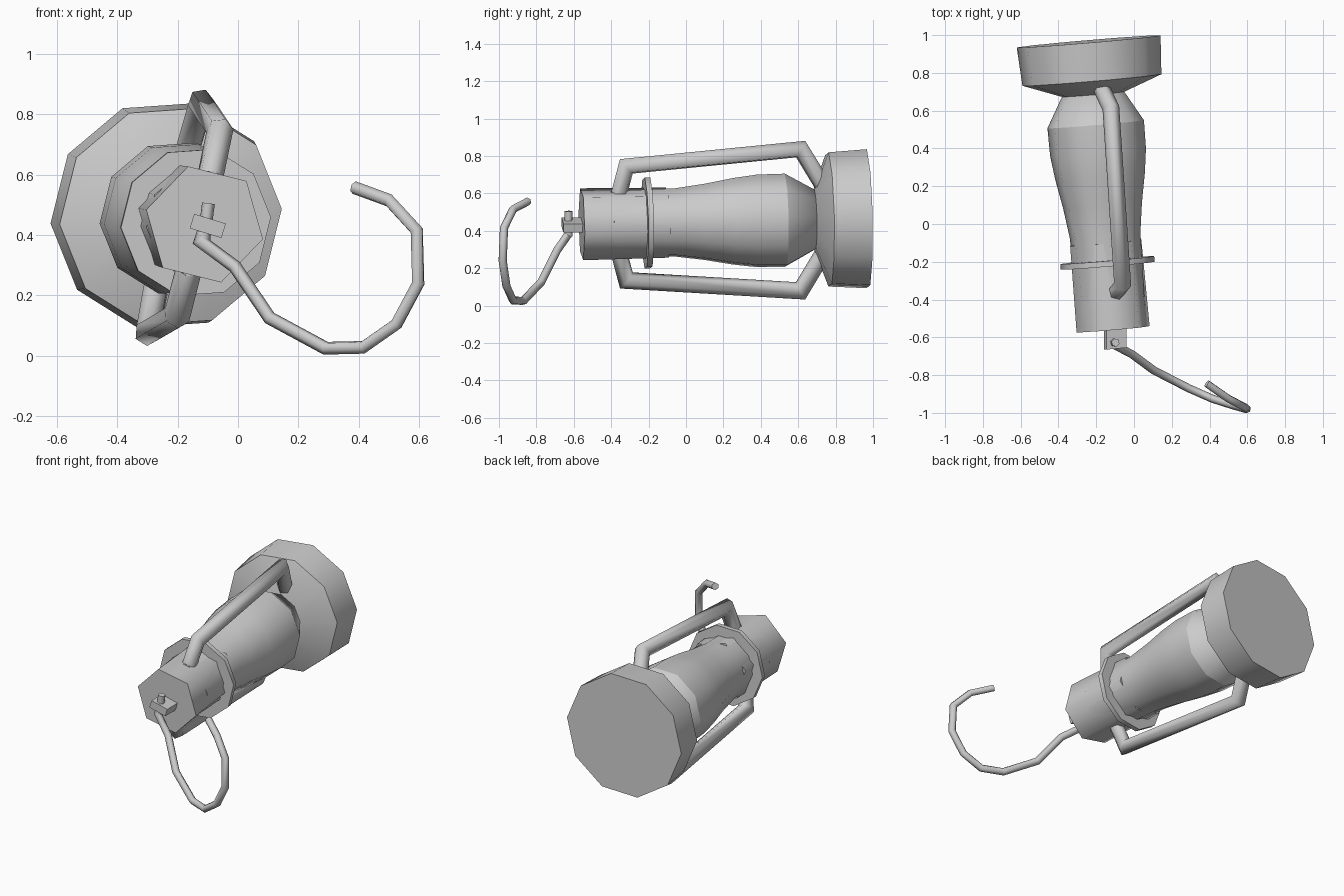
import bpy, bmesh, math
from mathutils import Vector

if "Cube" in bpy.data.objects:
    bpy.data.objects.remove(bpy.data.objects["Cube"])

# Lantern axis frame: W along the body, U sideways, V up
W = Vector((-0.085, 1, 0.0195)).normalized()
V = (Vector((0, 0, 1)) - W * W.z).normalized()
U = W.cross(V)
ORIGIN = Vector((-0.158, 0, 0.446))


def at(t, r=0, deg=0):
    a = math.radians(deg)
    return ORIGIN + W * t + (U * math.cos(a) + V * math.sin(a)) * r


def skin(name, rings):
    """Join rings of points into a closed, capped solid."""
    bm = bmesh.new()
    rows = [[bm.verts.new(p) for p in ring] for ring in rings]
    n = len(rows[0])
    for a, b in zip(rows, rows[1:]):
        for i in range(n):
            j = (i + 1) % n
            bm.faces.new((a[i], a[j], b[j], b[i]))
    bm.faces.new(rows[0])
    bm.faces.new(rows[-1])
    bmesh.ops.recalc_face_normals(bm, faces=bm.faces)
    mesh = bpy.data.meshes.new(name)
    bm.to_mesh(mesh)
    bm.free()
    ob = bpy.data.objects.new(name, mesh)
    bpy.context.collection.objects.link(ob)
    bpy.ops.object.select_all(action='DESELECT')
    ob.select_set(True)
    bpy.context.view_layer.objects.active = ob
    bpy.ops.object.shade_smooth_by_angle(angle=math.radians(62))
    return ob


def lathe(name, profile, sides, phase):
    return skin(name, [[at(t, r, phase + 360 * i / sides) for i in range(sides)]
                       for t, r in profile])


def tube(name, pts, radius, sides=6):
    """Mitred pipe: slide one ring along each segment to the corner plane."""
    pts = [Vector(p) for p in pts]
    dirs = [(b - a).normalized() for a, b in zip(pts, pts[1:])]
    side = dirs[0].orthogonal().normalized()
    up = dirs[0].cross(side)
    ring = [pts[0] + (side * math.cos(k) + up * math.sin(k)) * radius
            for k in (2 * math.pi * i / sides for i in range(sides))]
    rings = [ring]
    for i in range(1, len(pts)):
        d = dirs[i - 1]
        normal = d + dirs[i] if i < len(dirs) else d
        ring = [p + d * ((pts[i] - p).dot(normal) / d.dot(normal)) for p in ring]
        rings.append(ring)
    return skin(name, rings)


# Body
lathe("cap_tube", [(-0.56, 0.2), (-0.1, 0.195)], 6, -14)
lathe("collar_ring", [(-0.222, 0.25), (-0.192, 0.25)], 10, 4)
lathe("globe", [(-0.4, 0.18), (-0.06, 0.188), (0.1, 0.21), (0.25, 0.238),
                (0.38, 0.255), (0.53, 0.257)], 10, 4)
lathe("globe_shoulder", [(0.53, 0.257), (0.7, 0.16)], 10, 4)
lathe("base", [(0.685, 0.155), (0.765, 0.37), (0.97, 0.383)], 10, 4)

# Side bars, one on each side of the axis
for name, deg in (("upper_bar", 77), ("lower_bar", 257)):
    tube(name, [at(t, r, deg) for t, r in
                ((-0.365, 0.14), (-0.32, 0.313), (0.615, 0.389), (0.745, 0.17))], 0.045)

# Hanger block on the end of the cap
hu = U * math.cos(math.radians(-17)) + V * math.sin(math.radians(-17))
hv = V * math.cos(math.radians(-17)) - U * math.sin(math.radians(-17))
c = Vector((-0.1, 0, 0.43))
skin("hanger_block", [[c + Vector((0, y, 0)) + hu * a * 0.055 + hv * b * 0.025
                       for a, b in ((-1, -1), (1, -1), (1, 1), (-1, 1))]
                      for y in (-0.66, -0.555)])

# Hook wire and its upper stub
tube("hook_stub", [(-0.115, -0.628, 0.37), (-0.098, -0.628, 0.505)], 0.022)
tube("hook", [(-0.115, -0.628, 0.41), (-0.125, -0.63, 0.38), (-0.01, -0.69, 0.295),
              (0.105, -0.775, 0.125), (0.29, -0.87, 0.025), (0.415, -0.925, 0.028),
              (0.525, -0.96, 0.105), (0.597, -0.98, 0.24), (0.592, -0.973, 0.415),
              (0.5, -0.925, 0.515), (0.385, -0.845, 0.557)], 0.022)
